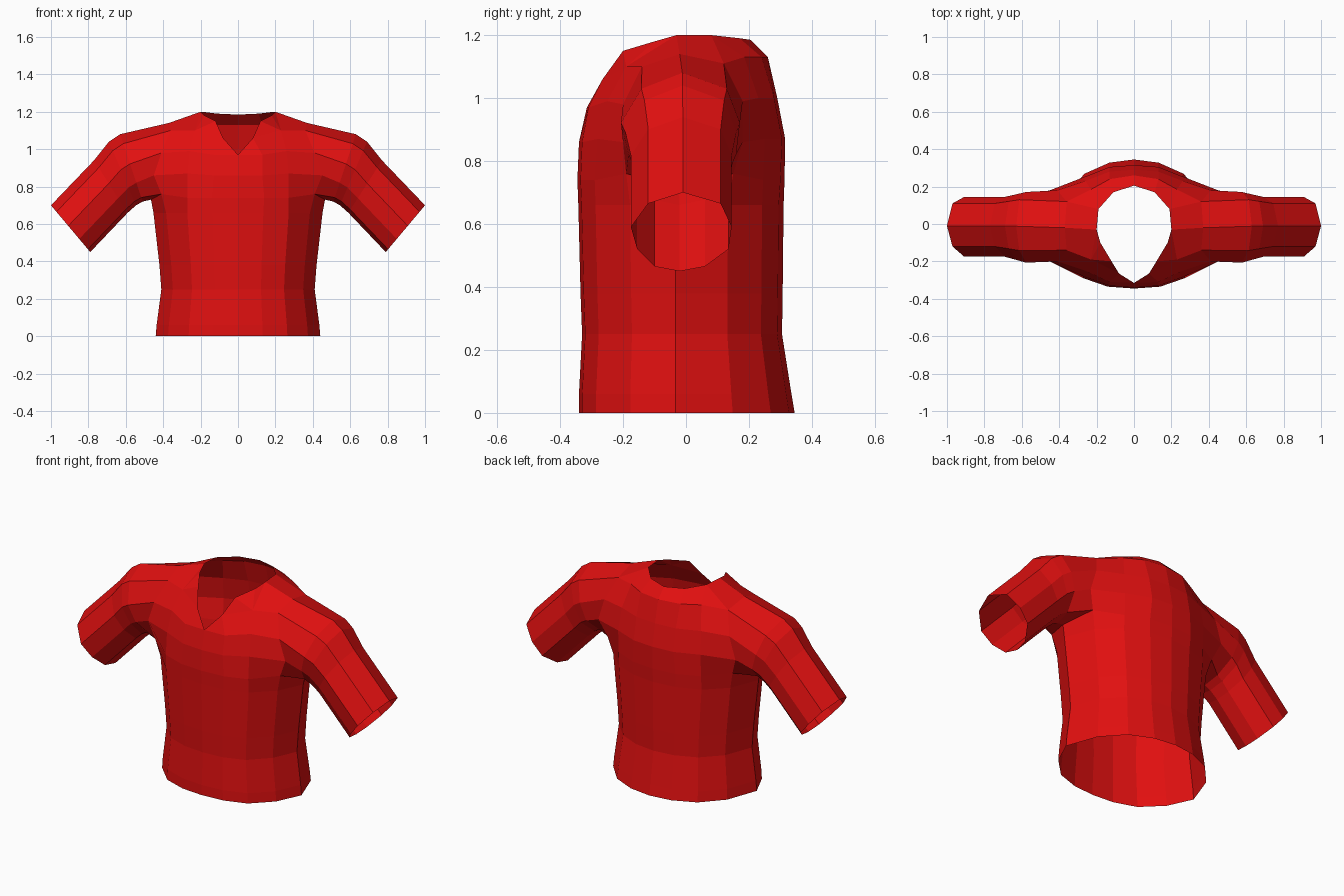
import bpy
import bmesh
from mathutils import Vector

default_cube = bpy.data.objects.get("Cube")
if default_cube:
    bpy.data.objects.remove(default_cube, do_unlink=True)

# One plain cloth colour
cloth = bpy.data.materials.new("red_cloth")
cloth.use_nodes = True
red = (0.75, 0.005, 0.005, 1)
cloth.diffuse_color = red
cloth.node_tree.nodes["Principled BSDF"].inputs["Base Color"].default_value = red

bm = bmesh.new()


def points(*coordinates):
    return [bm.verts.new(co) for co in coordinates]


def face(*corners):
    bm.faces.new(corners)


def bridge(lower, upper, closed=False):
    """Join two equally long rows of vertices with quads."""
    count = len(lower)
    for i in range(count if closed else count - 1):
        j = (i + 1) % count
        face(lower[i], lower[j], upper[j], upper[i])


# Armhole: from the armpit up the front, over the shoulder and down the back
armhole = points(
    (.465, -.03, .73), (.41, -.19, .76), (.45, -.2, .86), (.41, -.2, .98),
    (.36, -.14, 1.1), (.37, -.02, 1.14), (.36, .12, 1.11), (.41, .18, .99),
    (.45, .18, .86), (.41, .15, .76))
(armpit, front_low, front_mid, front_high, front_top, shoulder,
 back_top, back_high, back_mid, back_low) = armhole

# Left half of the trunk: one cross-section scaled at each height
section = [(0, -1), (.3, -.97), (.6, -.84), (.85, -.52), (1, -.1),
           (.85, .43), (.6, .78), (.3, .95), (0, 1)]


def trunk_ring(height, half_width, front_depth, back_depth):
    return points(*[
        (half_width * x, y * (back_depth if y > 0 else front_depth), height)
        for x, y in section])


trunk = [trunk_ring(*size) for size in (
    (0, .44, .34, .345), (.06, .435, .34, .335), (.25, .41, .33, .305),
    (.38, .42, .335, .307), (.66, .452, .342, .31))]
chest_front = points((0, -.345, .74), (.14, -.335, .74), (.27, -.29, .74))
chest_back = points((.27, .245, .74), (.14, .3, .74), (0, .313, .74))
trunk.append(chest_front + [front_low, armpit, back_low] + chest_back)
for lower, upper in zip(trunk, trunk[1:]):
    bridge(lower, upper)

# Neck opening from the point of the V round to the nape
v_point, v_middle, v_top, neck_front, neck_side, neck_rear, nape_side, nape = points(
    (0, -.315, .97), (.08, -.265, 1.06), (.12, -.2, 1.15), (.18, -.1, 1.18),
    (.2, -.03, 1.2), (.19, .08, 1.2), (.11, .17, 1.19), (0, .205, 1.185))

# Front yoke
yoke = points((0, -.34, .86), (.13, -.33, .86), (.27, -.28, .87)) + [front_mid]
bridge(chest_front + [front_low], yoke)
breast, collarbone, upper_yoke = points(
    (.13, -.31, .97), (.26, -.25, .99), (.23, -.19, 1.1))
bridge(yoke, [v_point, breast, collarbone, front_high])
face(v_point, breast, v_middle)
face(breast, collarbone, upper_yoke, v_middle)
face(collarbone, front_high, front_top, upper_yoke)
for start, end in ((v_middle, v_top), (v_top, neck_front), (neck_front, neck_side)):
    face(upper_yoke, end, start)
face(upper_yoke, front_top, shoulder, neck_side)

# Back yoke
back_rows = [
    [back_low] + chest_back,
    [back_mid] + points((.27, .25, .87), (.13, .305, .87), (0, .315, .87)),
    [back_high] + points((.26, .23, 1), (.13, .28, 1), (0, .29, 1)),
    [back_top] + points((.23, .185, 1.13), (.13, .24, 1.13), (0, .26, 1.13))]
for lower, upper in zip(back_rows, back_rows[1:]):
    bridge(lower, upper)
bridge(back_rows[-1][1:], [neck_rear, nape_side, nape])
face(back_top, back_rows[-1][1], neck_rear)
face(shoulder, back_top, neck_rear, neck_side)

# Sleeve: ten-sided rings, each spanned between its underside and top points
cuff_profile = [(0, -.02), (.06, -.1), (.28, -.155), (.56, -.175), (.86, -.12),
                (1, -.01), (.86, .11), (.56, .145), (.28, .135), (.06, .06)]


def sleeve_ring(underside, top, depth):
    low, high = (Vector((x, 0, z)) for x, z in (underside, top))
    return points(*[low.lerp(high, t) + Vector((0, y * depth, 0))
                    for t, y in cuff_profile])


previous = armhole
for ring_shape in (((.51, .72), (.63, 1.08), 1.18), ((.545, .70), (.69, 1.04), 1.1),
                   ((.59, .66), (.77, .94), 1), ((.79, .45), (1, .70), 1)):
    ring = sleeve_ring(*ring_shape)
    bridge(previous, ring, closed=True)
    previous = ring

# Turn every face outward
bmesh.ops.recalc_face_normals(bm, faces=bm.faces)
bm.faces.ensure_lookup_table()
bm.normal_update()
if bm.faces[0].normal.y > 0:
    bmesh.ops.reverse_faces(bm, faces=bm.faces)

mesh = bpy.data.meshes.new("shirt")
bm.to_mesh(mesh)
bm.free()
mesh.materials.append(cloth)
shirt = bpy.data.objects.new("shirt", mesh)
bpy.context.collection.objects.link(shirt)

# Mirror the half into a whole shirt
mirror = shirt.modifiers.new("mirror", 'MIRROR')
mirror.use_clip = True
mirror.merge_threshold = 0.001
